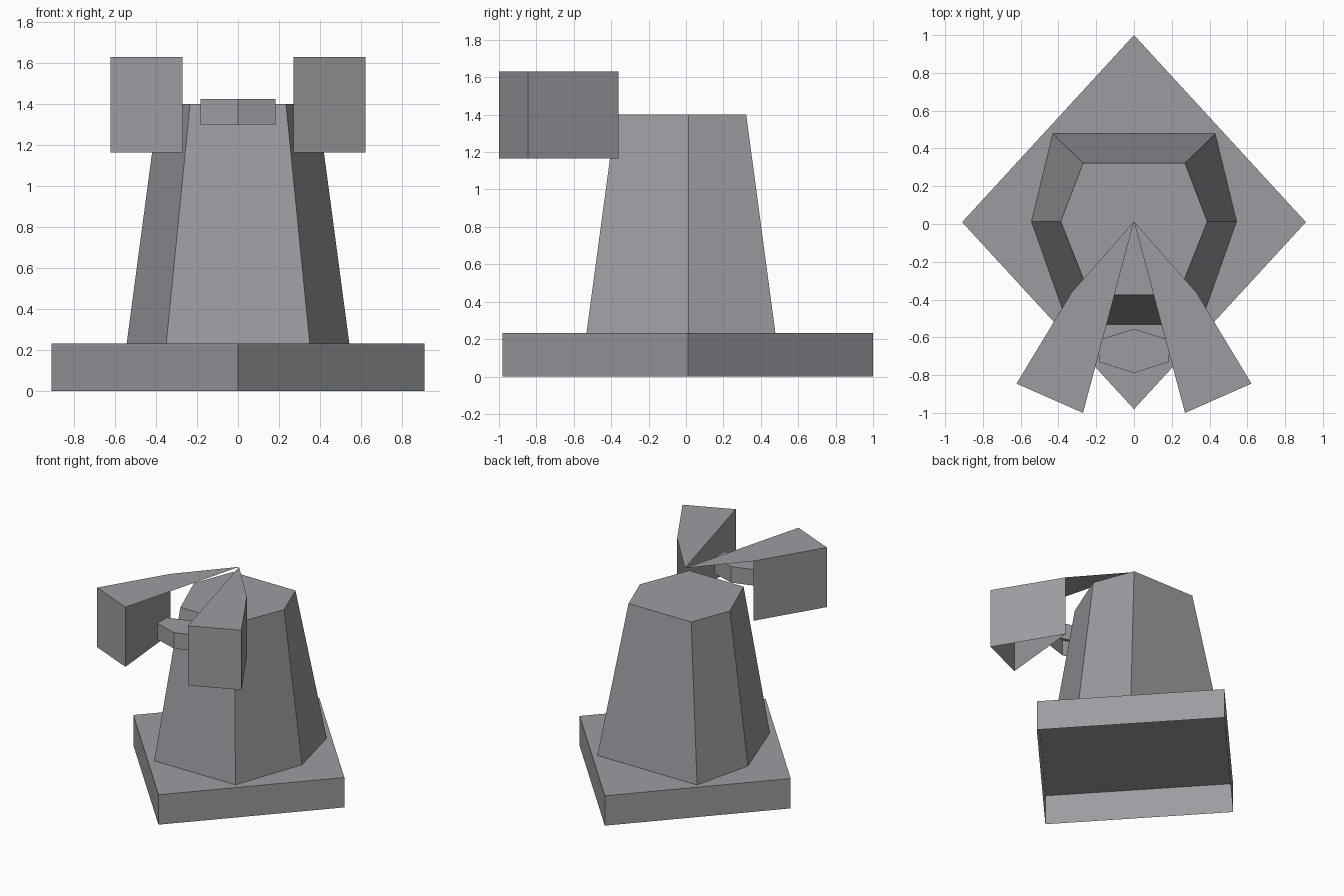
import bpy, math

if "Cube" in bpy.data.objects:
    bpy.data.objects.remove(bpy.data.objects["Cube"])

grey = bpy.data.materials.new("stone grey")
grey.diffuse_color = (0.33, 0.335, 0.355, 1)
grey.use_nodes = True
grey.node_tree.nodes["Principled BSDF"].inputs["Base Color"].default_value = grey.diffuse_color


def make(name, verts, faces):
    mesh = bpy.data.meshes.new(name)
    mesh.from_pydata(verts, [], faces)
    mesh.materials.append(grey)
    mesh.update()
    obj = bpy.data.objects.new(name, mesh)
    bpy.context.collection.objects.link(obj)
    return obj


def loft(name, low, z0, high, z1):
    """Shell between two counter-clockwise outlines, capped on top, open below."""
    n = len(low)
    verts = [(x, y, z0) for x, y in low] + [(x, y, z1) for x, y in high]
    faces = [tuple(range(n, 2 * n))]
    faces += [(i, (i + 1) % n, n + (i + 1) % n, n + i) for i in range(n)]
    return make(name, verts, faces)


def ring(n, rx, ry, cy):
    """Regular outline with a corner on the y axis."""
    a = [math.pi / 2 + 2 * math.pi * i / n for i in range(n)]
    return [(rx * math.cos(t), cy + ry * math.sin(t)) for t in a]


def six(back, side, front):
    """Symmetric six-sided outline from its right-hand corners."""
    right = [front, side, back]
    return right + [(-x, y) for x, y in reversed(right)]


# Diamond base slab, hollow underneath
base = ring(4, 0.91, 0.99, 0.01)
loft("base", base, 0, base, 0.233)

# Tapered six-sided tower
loft("tower",
     six((0.43, 0.478), (0.543, 0.013), (0.35, -0.532)), 0.233,
     six((0.27, 0.322), (0.388, 0.013), (0.234, -0.375)), 1.40)

# Small six-sided hub in front
hub = ring(6, 0.184 / math.cos(math.pi / 6), 0.117, -0.672)
loft("hub", hub, 1.30, hub, 1.425)

# Two arms: open wedge blocks whose thin flat top reaches back to the centre
inner, outer, heel = (0.27, -1.0), (0.622, -0.845), (0.33, -0.362)
for side, s in (("right", 1), ("left", -1)):
    verts = [(s * x, y, z) for z in (1.165, 1.63) for x, y in (inner, outer, heel)]
    verts.append((0, 0.013, 1.63))
    faces = [(3, 4, 5, 6), (0, 1, 4, 3), (1, 2, 5, 4), (2, 0, 3, 5)]
    if s < 0:
        faces = [f[::-1] for f in faces]
    make(side + "_arm", verts, faces)
